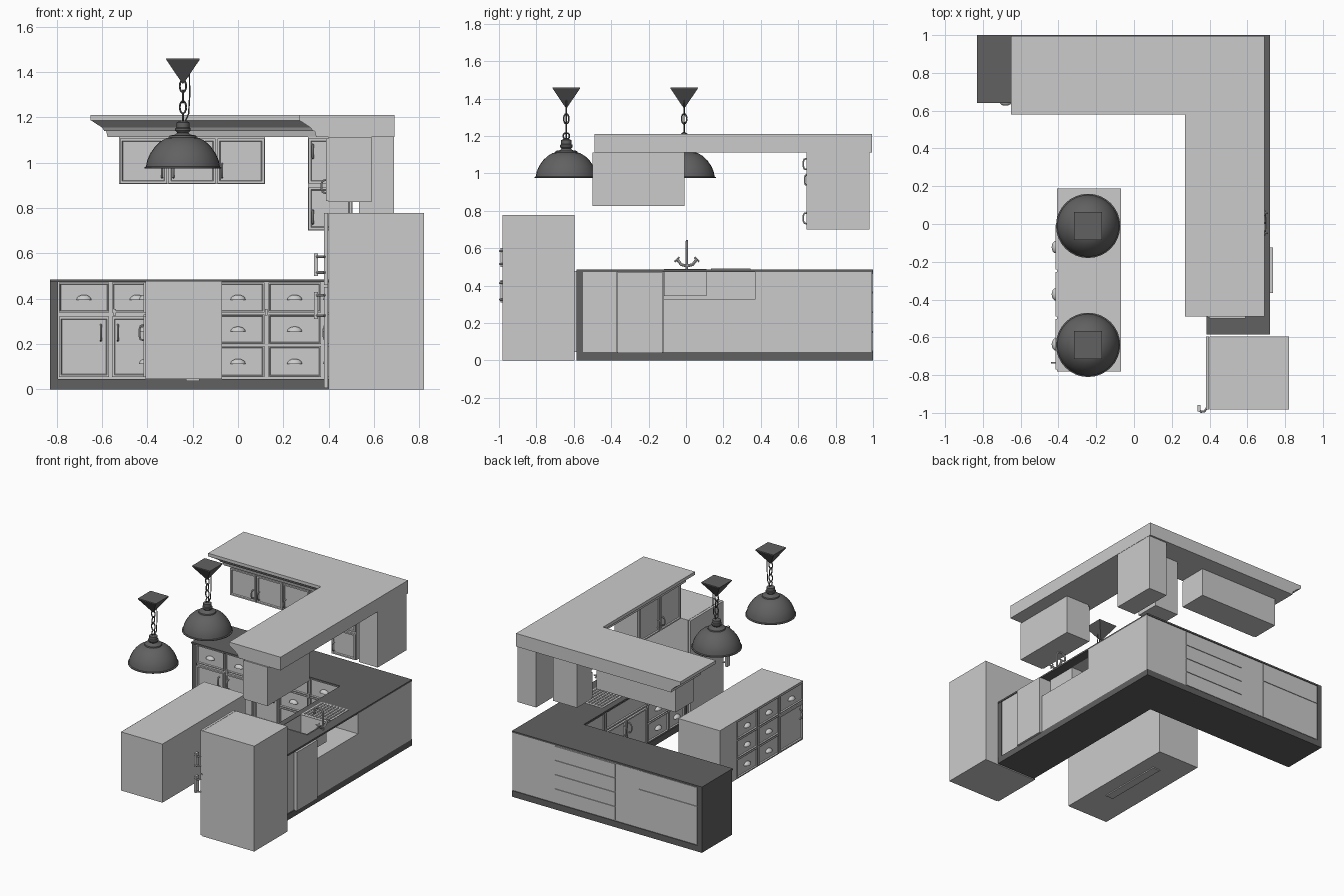
import bpy, bmesh, math
from mathutils import Vector, Matrix

if "Cube" in bpy.data.objects:
    bpy.data.objects.remove(bpy.data.objects["Cube"])

DARK = bpy.data.materials.new("dark_grey")
DARK.diffuse_color = (0.12, 0.12, 0.12, 1)
DARK.use_nodes = True
DARK.node_tree.nodes["Principled BSDF"].inputs["Base Color"].default_value = DARK.diffuse_color


def finish(bm, name, mat=None, smooth=False):
    me = bpy.data.meshes.new(name)
    bmesh.ops.recalc_face_normals(bm, faces=bm.faces)
    bm.to_mesh(me)
    bm.free()
    ob = bpy.data.objects.new(name, me)
    bpy.context.collection.objects.link(ob)
    if mat:
        me.materials.append(mat)
    if smooth:
        bpy.ops.object.select_all(action='DESELECT')
        ob.select_set(True)
        bpy.context.view_layer.objects.active = ob
        bpy.ops.object.shade_smooth_by_angle(angle=math.radians(40))
    return ob


def cube_bm(x0, x1, y0, y1, z0, z1):
    bm = bmesh.new()
    m = Matrix.Translation(((x0 + x1) / 2, (y0 + y1) / 2, (z0 + z1) / 2)) @ Matrix.Diagonal((x1 - x0, y1 - y0, z1 - z0, 1))
    bmesh.ops.create_cube(bm, size=1, matrix=m)
    return bm


def box(name, x0, x1, y0, y1, z0, z1, mat=None):
    return finish(cube_bm(x0, x1, y0, y1, z0, z1), name, mat)


def loft(name, rings, mat=None):
    bm = bmesh.new()
    rows = [[bm.verts.new(p) for p in r] for r in rings]
    for a, b in zip(rows, rows[1:]):
        for i in range(len(a)):
            j = (i + 1) % len(a)
            bm.faces.new((a[i], a[j], b[j], b[i]))
    bm.faces.new(rows[0])
    bm.faces.new(rows[-1])
    return finish(bm, name, mat)


def tube(name, pts, r=0.004, mat=None):
    cu = bpy.data.curves.new(name, 'CURVE')
    cu.dimensions = '3D'
    cu.bevel_depth, cu.bevel_resolution, cu.use_fill_caps = r, 2, True
    sp = cu.splines.new('POLY')
    sp.points.add(len(pts) - 1)
    for p, q in zip(sp.points, pts):
        p.co = (*q, 1)
    ob = bpy.data.objects.new(name, cu)
    bpy.context.collection.objects.link(ob)
    bpy.ops.object.select_all(action='DESELECT')
    ob.select_set(True)
    bpy.context.view_layer.objects.active = ob
    bpy.ops.object.convert(target='MESH')
    if mat:
        ob.data.materials.append(mat)
    bpy.ops.object.shade_smooth_by_angle(angle=math.radians(40))


# Fronts: axis 'y' faces -y at y=plane, axis 'x' faces -x at x=plane
def place(axis, u, plane, d, z):
    return (u, plane - d, z) if axis == 'y' else (plane - d, u, z)


def cup(name, axis, plane, u, z):
    bm = bmesh.new()
    bmesh.ops.create_uvsphere(bm, u_segments=16, v_segments=8, radius=1)
    bmesh.ops.bisect_plane(bm, geom=bm.verts[:] + bm.edges[:] + bm.faces[:], plane_co=(0, 0, 0),
                           plane_no=(0, 0, -1), clear_outer=True)
    s = (0.033, 0.022, 0.022) if axis == 'y' else (0.022, 0.033, 0.022)
    bmesh.ops.transform(bm, verts=bm.verts, matrix=Matrix.Translation(place(axis, u, plane, 0.012, z - 0.01)) @ Matrix.Diagonal((*s, 1)))
    finish(bm, name + "_cup_handle", None, True)


def pull(name, axis, plane, u, z, h=0.035):
    tube(name + "_pull", [place(axis, u, plane, d, z + k * h) for d, k in
                          ((0.01, -1), (0.028, -0.85), (0.033, -0.4), (0.033, 0.4), (0.028, 0.85), (0.01, 1))], 0.0045)


def front(name, axis, plane, u0, u1, z0, z1, frame=0.014):
    g = 0.004
    a, b = place(axis, u0 + g, plane, 0.014, z0 + g), place(axis, u1 - g, plane, 0, z1 - g)
    bm = cube_bm(a[0], b[0], a[1], b[1], a[2], b[2])
    n = Vector((0, -1, 0)) if axis == 'y' else Vector((-1, 0, 0))
    bm.normal_update()
    f = max(bm.faces, key=lambda q: q.calc_center_median().dot(n))
    bmesh.ops.inset_region(bm, faces=[f], thickness=frame)
    bmesh.ops.inset_region(bm, faces=[f], thickness=0.005)
    bmesh.ops.translate(bm, verts=f.verts, vec=-n * 0.008)
    finish(bm, name)


def drawers(name, axis, plane, u0, u1, zs=(0.05, 0.195, 0.335, 0.475)):
    for i, (z0, z1) in enumerate(zip(zs, zs[1:])):
        front(f"{name}_drawer_{i}", axis, plane, u0, u1, z0, z1, 0.008)
        cup(f"{name}_{i}", axis, plane, (u0 + u1) / 2, (z0 + z1) / 2)


def door_unit(name, axis, plane, u0, u1, handle_u):
    front(name + "_door", axis, plane, u0, u1, 0.05, 0.325)
    pull(name, axis, plane, handle_u, 0.25)
    drawers(name, axis, plane, u0, u1, (0.335, 0.475))


def ell(x0, y0, x1, y1, xi, yi, z):
    # L outline: back run and right run
    return [(x0, yi, z), (xi, yi, z), (xi, y0, z), (x1, y0, z), (x1, y1, z), (x0, y1, z)]


# Base units: plinth, dark ends, worktop with sink opening
loft("plinth", [ell(-0.83, -0.585, 0.72, 1.0, 0.40, 0.65, z) for z in (0, 0.045)], DARK)
top = loft("worktop", [ell(-0.83, -0.585, 0.72, 1.0, 0.385, 0.64, z) for z in (0.473, 0.485)], DARK)
cut = box("sink_cutter", 0.43, 0.65, -0.12, 0.36, 0.4, 0.6)
cut.hide_render = True
cut.hide_viewport = True
mod = top.modifiers.new("sink_hole", 'BOOLEAN')
mod.object, mod.solver = cut, 'EXACT'
box("left_end_panel", -0.83, -0.795, 0.65, 1.0, 0.045, 0.473, DARK)
box("right_end_panel", 0.40, 0.718, -0.585, -0.55, 0.045, 0.473, DARK)
box("back_carcass", -0.795, 0.72, 0.66, 0.994, 0.045, 0.473)
box("corner_carcass", 0.41, 0.72, 0.37, 0.66, 0.045, 0.473)
box("sink_unit_carcass", 0.41, 0.72, -0.12, 0.37, 0.045, 0.325)
box("sink_unit_front", 0.41, 0.425, -0.12, 0.37, 0.325, 0.473)
box("drawer_carcass", 0.41, 0.735, -0.365, -0.125, 0.04, 0.472)
box("end_carcass", 0.41, 0.714, -0.55, -0.37, 0.045, 0.473)
for i, (a, b) in enumerate(((0.05, 0.15), (0.155, 0.255), (0.26, 0.36), (0.365, 0.465))):
    box(f"rear_drawer_panel_{i}", -0.12, 0.37, 0.99, 0.999, a, b)
box("rear_plain_panel", -0.31, -0.125, 0.99, 0.998, 0.05, 0.47)
box("rear_door_panel", -0.79, -0.315, 0.99, 0.999, 0.05, 0.33)
box("rear_upper_panel", -0.79, -0.315, 0.99, 0.999, 0.335, 0.47)

# Base fronts
door_unit("back_a", 'y', 0.66, -0.795, -0.565, -0.605)
door_unit("back_b", 'y', 0.66, -0.56, -0.33, -0.53)
door_unit("back_c", 'y', 0.66, -0.325, -0.125, -0.16)
drawers("back_d", 'y', 0.66, -0.12, 0.12)
drawers("back_e", 'y', 0.66, 0.13, 0.37)
for x in (-0.545, 0.125):
    box("catch", x - 0.006, x + 0.006, 0.64, 0.66, 0.325, 0.355)
for i, (a, b, h) in enumerate(((-0.12, 0.125, 0.095), (0.125, 0.37, 0.155))):
    front(f"sink_door_{i}", 'x', 0.41, a, b, 0.05, 0.32)
    pull(f"sink_{i}", 'x', 0.41, h, 0.25)
front("sink_rail", 'x', 0.41, -0.12, 0.37, 0.325, 0.473)
front("corner_filler", 'x', 0.41, 0.375, 0.63, 0.05, 0.473)
drawers("right_a", 'x', 0.41, -0.365, -0.125)
drawers("right_b", 'x', 0.41, -0.55, -0.37)

# Sink bowl, ribbed drainer and mixer tap
bm = cube_bm(0.435, 0.645, -0.118, 0.11, 0.345, 0.49)
f = max(bm.faces, key=lambda q: q.calc_center_median().z)
bmesh.ops.inset_region(bm, faces=[f], thickness=0.014)
bmesh.ops.translate(bm, verts=f.verts, vec=(0, 0, -0.13))
finish(bm, "sink_bowl")
box("drainer", 0.43, 0.65, 0.11, 0.36, 0.478, 0.487)
for i in range(8):
    x = 0.45 + i * 0.0257
    box(f"drainer_rib_{i}", x - 0.005, x + 0.005, 0.135, 0.345, 0.487, 0.492)
tube("tap_spout", [(0.69, 0.005, 0.485), (0.69, 0.005, 0.61)] +
     [(0.655 + 0.035 * math.cos(t * math.pi / 6), 0.005, 0.61 + 0.028 * math.sin(t * math.pi / 6)) for t in range(1, 7)] +
     [(0.618, 0.005, 0.585)], 0.007)
for s in (-1, 1):
    tube("tap_arm", [(0.69, 0.005, 0.505), (0.69, 0.005 + s * 0.03, 0.512), (0.69, 0.005 + s * 0.052, 0.54)], 0.008)
    tube("tap_lever", [(0.69, 0.005 + s * 0.04, 0.552), (0.69, 0.005 + s * 0.066, 0.528)], 0.005)
    tube("tap_lever_cross", [(0.67, 0.005 + s * 0.053, 0.54), (0.71, 0.005 + s * 0.053, 0.54)], 0.005)

# Island with drawers facing left
box("island", -0.408, -0.07, -0.78, 0.188, 0.045, 0.477)
box("island_base_plate", -0.23, -0.17, -0.5, 0.0, 0.037, 0.045)
drawers("island_a", 'x', -0.402, -0.245, 0.0)
drawers("island_b", 'x', -0.402, -0.495, -0.25)
door_unit("island_c", 'x', -0.402, -0.775, -0.5, -0.735)

# Fridge
box("fridge_body", 0.40, 0.82, -0.982, -0.595, 0.0, 0.777)
box("fridge_lower_door", 0.38, 0.398, -0.982, -0.595, 0.005, 0.452)
box("fridge_upper_door", 0.38, 0.398, -0.982, -0.595, 0.46, 0.777)
for z0, z1 in ((0.31, 0.43), (0.5, 0.6)):
    box("fridge_grip", 0.335, 0.352, -0.992, -0.958, z0, z1)
    for z in (z0 + 0.015, z1 - 0.015):
        tube("fridge_grip_arm", [(0.345, -0.985, z), (0.355, -0.994, z), (0.372, -0.993, z), (0.385, -0.975, z)], 0.006)

# Crown moulding above wall units
loft("crown", [ell(-0.65 + d, -0.49, 0.69, 0.995, 0.27 + d, 0.58 + d, z) for d, z in
               ((0, 1.21), (0, 1.187), (0.012, 1.18), (0.05, 1.155), (0.06, 1.14), (0.068, 1.14), (0.075, 1.113))])

# Wall units
box("wall_unit_left", -0.525, 0.12, 0.665, 0.87, 0.905, 1.113)
for i in range(3):
    a = -0.525 + i * 0.215
    front(f"wall_door_{i}", 'y', 0.667, a, a + 0.215, 0.905, 1.11)
    pull(f"wall_{i}", 'y', 0.667, a + (0.19 if i == 0 else 0.025), 0.965, 0.03)
box("wall_unit_corner", 0.308, 0.505, 0.66, 0.83, 0.70, 1.113)
for z0, z1 in ((0.70, 0.895), (0.905, 1.11)):
    front("corner_door", 'y', 0.66, 0.308, 0.505, z0, z1)
    pull("corner_door", 'y', 0.66, 0.33, 0.76 if z0 < 0.8 else 1.05, 0.03)
box("wall_unit_tall", 0.535, 0.688, 0.645, 0.982, 0.70, 1.12)
box("wall_unit_right", 0.40, 0.59, -0.5, -0.008, 0.827, 1.113)
for i, (a, b, h) in enumerate(((-0.5, -0.254, -0.28), (-0.254, -0.008, -0.228))):
    front(f"right_wall_door_{i}", 'x', 0.402, a, b, 0.827, 1.11)
    pull(f"right_wall_{i}", 'x', 0.402, h, 0.895, 0.03)

# Pendant lamps: shade, chain, cord, canopy
SHADE = [(0.157, 0.98), (0.17, 0.975), (0.17, 0.98), (0.163, 0.984), (0.158, 1.01), (0.145, 1.04), (0.124, 1.07), (0.1, 1.093),
         (0.075, 1.108), (0.06, 1.112), (0.058, 1.12), (0.034, 1.124), (0.025, 1.132), (0.034, 1.142), (0.034, 1.152),
         (0.028, 1.156), (0.028, 1.178), (0.012, 1.185), (0.0, 1.186)]
INNER = [(0.0, 1.1), (0.07, 1.1), (0.097, 1.086), (0.119, 1.065), (0.14, 1.036), (0.153, 1.008)]
for n, y in enumerate((-0.01, -0.64)):
    bm = bmesh.new()
    vs = [bm.verts.new((r, 0, z)) for r, z in INNER + SHADE]
    es = [bm.edges.new(p) for p in zip(vs, vs[1:])]
    bmesh.ops.spin(bm, geom=vs + es, cent=(0, 0, 0), axis=(0, 0, 1), angle=2 * math.pi, steps=32)
    bmesh.ops.remove_doubles(bm, verts=bm.verts, dist=1e-5)
    finish(bm, f"lamp_shade_{n}", DARK, True).location = (-0.243, y, 0)
    for i, z in enumerate((1.2, 1.245, 1.292, 1.338)):
        h, w = (0.017, 0.017) if i == 0 else (0.027, 0.014)
        ring = []
        for k in range(17):
            t = 2 * math.pi * k / 16
            c = w * math.cos(t)
            ring.append((-0.243 + (c if i % 2 else 0), y + (0 if i % 2 else c), z + h * math.sin(t)))
        tube(f"chain_link_{n}_{i}", ring, 0.004, DARK)
    tube(f"lamp_cord_{n}", [(-0.235, y, 1.18), (-0.218, y, 1.215), (-0.213, y, 1.3), (-0.215, y, 1.41)], 0.003, DARK)
    loft(f"lamp_canopy_{n}", [[(-0.243 + a * s, y + b * s, z) for a, b in ((-1, -1), (1, -1), (1, 1), (-1, 1))]
                              for s, z in ((0.003, 1.35), (0.074, 1.455), (0.074, 1.46))], DARK)
